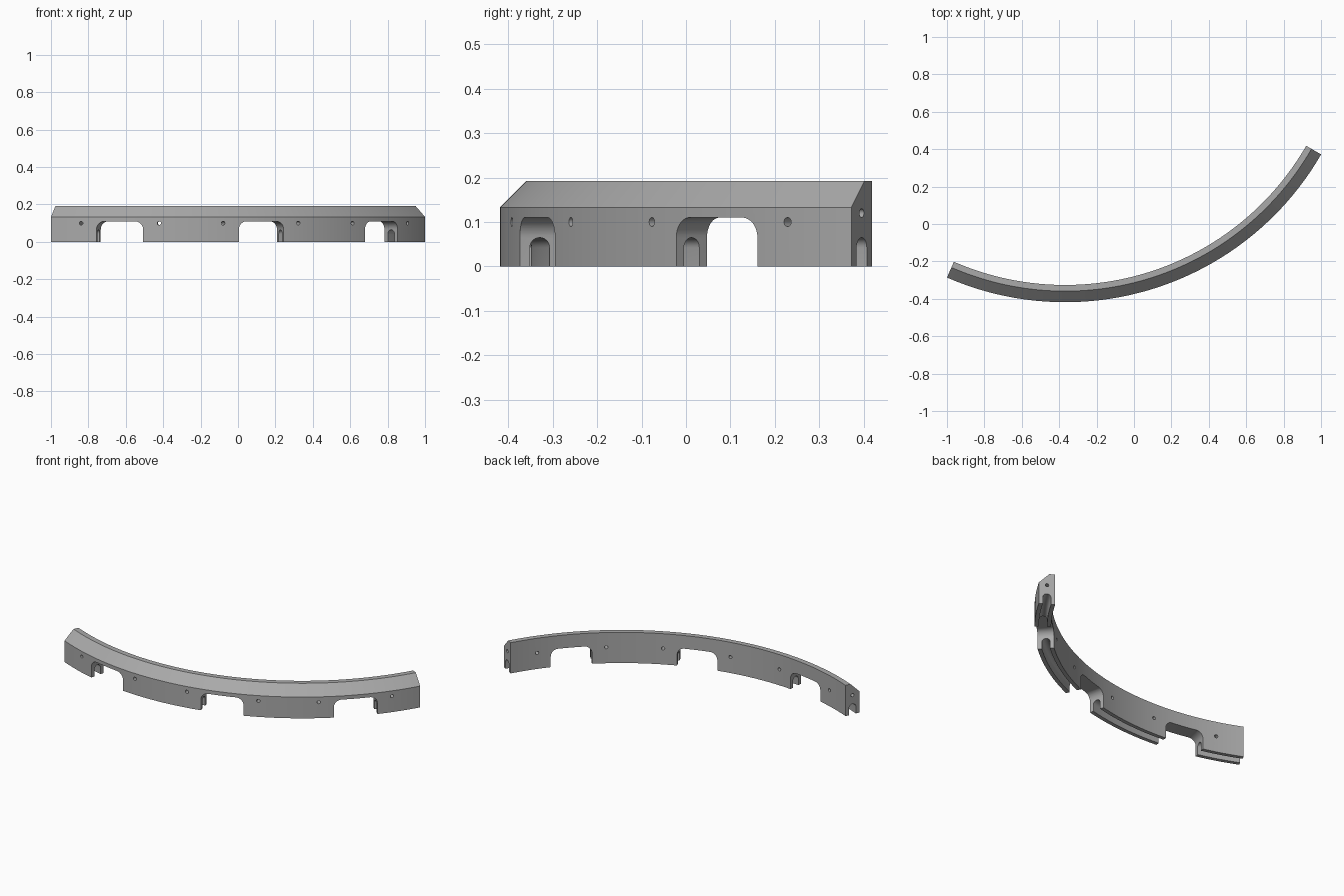
import bpy, bmesh, math
from mathutils import Matrix, Vector

if "Cube" in bpy.data.objects:
    bpy.data.objects.remove(bpy.data.objects["Cube"], do_unlink=True)

R, T, H = 1.58, 0.092, 0.192          # outer radius, thickness, height
CHAMFER = 0.059
CX, CY = -0.368, 1.162                # centre of the arc
A0, A1 = math.radians(-23.57), math.radians(60)   # measured from -y towards +x
PITCH = (A1 - A0) / 3
RM = R - T / 2


def polar(r, a, z):
    return Vector((CX + r * math.sin(a), CY - r * math.cos(a), z))


def arc(cx, cz, r, start, end, n):
    """Points on a circular arc in a profile plane, angles in degrees."""
    angles = [math.radians(start + (end - start) * i / n) for i in range(n + 1)]
    return [(cx + r * math.cos(t), cz + r * math.sin(t)) for t in angles]


def loft(bm, rings):
    """Skin a list of closed point rings and cap both ends."""
    rings = [[bm.verts.new(p) for p in ring] for ring in rings]
    n = len(rings[0])
    for a, b in zip(rings, rings[1:]):
        for i in range(n):
            j = (i + 1) % n
            bm.faces.new((a[i], a[j], b[j], b[i]))
    bm.faces.new(rings[0])
    bm.faces.new(rings[-1])


def finish(bm, name):
    bmesh.ops.recalc_face_normals(bm, faces=bm.faces)
    mesh = bpy.data.meshes.new(name)
    bm.to_mesh(mesh)
    bm.free()
    obj = bpy.data.objects.new(name, mesh)
    bpy.context.collection.objects.link(obj)
    return obj


def drill(bm, centre, axis, radius, depth):
    rot = axis.to_track_quat('Z', 'Y').to_matrix().to_4x4()
    bmesh.ops.create_cone(bm, cap_ends=True, segments=20, radius1=radius,
                          radius2=radius, depth=depth,
                          matrix=Matrix.Translation(centre) @ rot)


# Curved rail: chamfered section with a round-topped channel underneath
slot_r = 0.023
profile = [(R, 0), (R, H - CHAMFER), (R - CHAMFER, H), (R - T, H), (R - T, 0)]
profile += arc(RM, 0.065 - slot_r, slot_r, 180, 0, 12)
profile.insert(5, (RM - slot_r, 0))
profile.append((RM + slot_r, 0))
steps = 96
bm = bmesh.new()
loft(bm, [[polar(r, A0 + (A1 - A0) * i / steps, z) for r, z in profile]
          for i in range(steps + 1)])
rail = finish(bm, "curved_rail")

# Cutter: three rounded notches, six radial holes and two end holes
bm = bmesh.new()
half, top, fillet = 0.127, 0.11, 0.045
outline = [(half, -0.1)]
outline += arc(half - fillet, top - fillet, fillet, 0, 90, 10)
outline += arc(fillet - half, top - fillet, fillet, 90, 180, 10)
outline.append((-half, -0.1))
for k in range(3):
    mid = A0 + (k + 0.5) * PITCH
    out = polar(1, mid, 0) - polar(0, mid, 0)
    side = Vector((-out.y, out.x, 0))
    loft(bm, [[polar(r, mid, z) + side * (s * r / R) for s, z in outline]
              for r in (R - 0.2, R + 0.1)])
    for sign in (-1, 1):
        a = mid + sign * math.radians(7.7)
        drill(bm, polar(RM, a, 0.1), polar(1, a, 0) - polar(0, a, 0), 0.01, 0.3)
for a in (A0, A1):
    drill(bm, polar(RM, a, 0.12), Vector((math.cos(a), math.sin(a), 0)), 0.01, 0.16)
cutter = finish(bm, "notch_and_hole_cutter")
cutter.hide_render = True

# Apply the cut and drop the cutter
mod = rail.modifiers.new("notches", 'BOOLEAN')
mod.operation = 'DIFFERENCE'
mod.solver = 'EXACT'
mod.object = cutter
deps = bpy.context.evaluated_depsgraph_get()
cut_mesh = bpy.data.meshes.new_from_object(rail.evaluated_get(deps))
rail.modifiers.clear()
rail.data = cut_mesh
bpy.data.objects.remove(cutter, do_unlink=True)

# Plain grey finish
grey = bpy.data.materials.new("plain_grey")
grey.use_nodes = True
colour = (0.4, 0.4, 0.4, 1)
grey.diffuse_color = colour
grey.node_tree.nodes["Principled BSDF"].inputs["Base Color"].default_value = colour
rail.data.materials.clear()
rail.data.materials.append(grey)

bpy.ops.object.select_all(action='DESELECT')
rail.select_set(True)
bpy.context.view_layer.objects.active = rail
bpy.ops.object.shade_smooth_by_angle(angle=math.radians(30))
